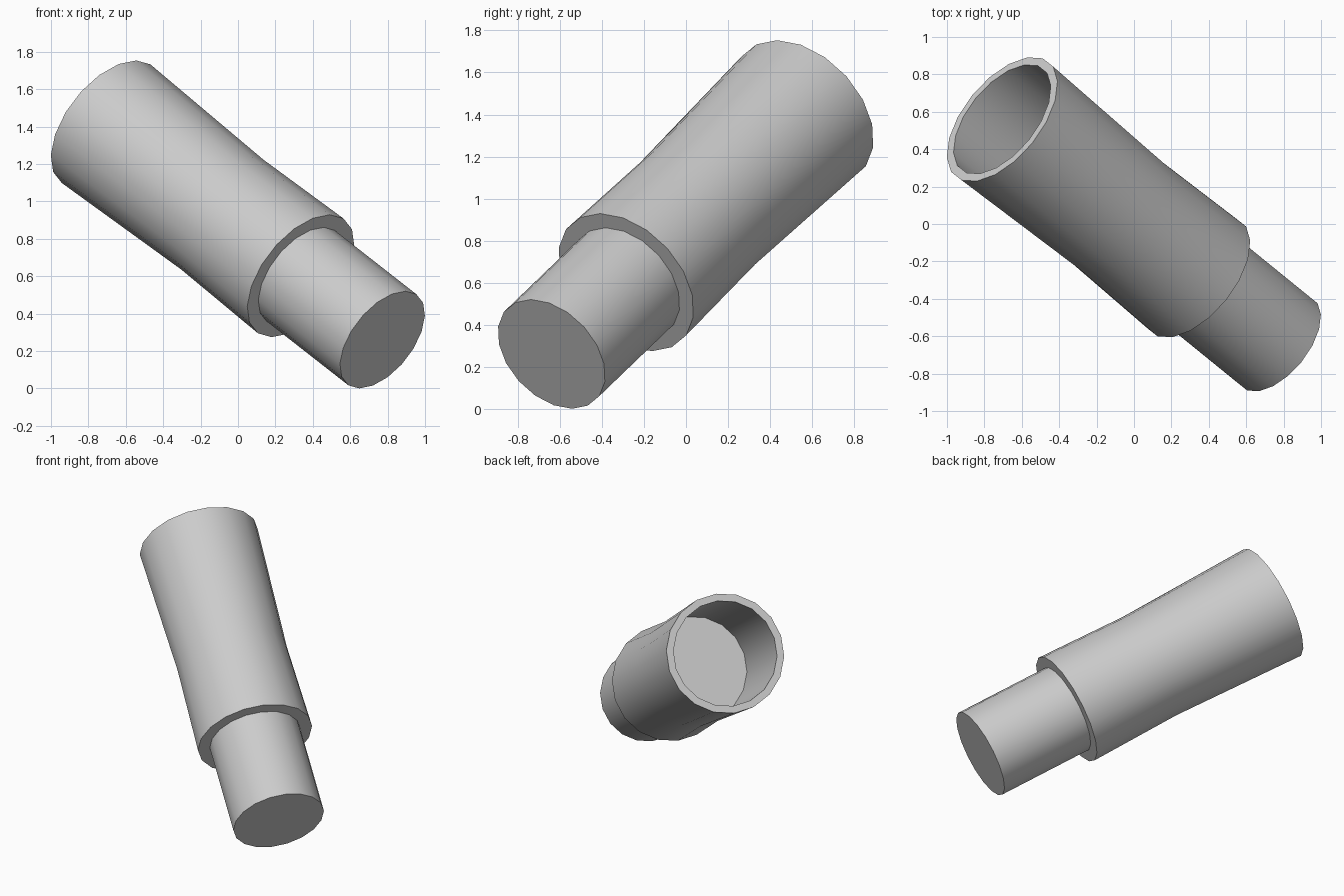
import bpy, bmesh, math
from mathutils import Vector

cube = bpy.data.objects.get("Cube")
if cube:
    bpy.data.objects.remove(cube, do_unlink=True)

SIDES = 18
PHASE = math.radians(13)

# Tilted axis shared by both parts
bottom = Vector((0.772, -0.64, 0.26))
top = Vector((-0.705, 0.56, 1.415))
axis = (top - bottom).normalized()
length = (top - bottom).length
side_a = Vector((0, -axis.z, axis.y)).normalized()
side_b = axis.cross(side_a)

grey = bpy.data.materials.new("plain_grey")
grey.use_nodes = True
colour = (0.6, 0.6, 0.6, 1)
grey.diffuse_color = colour
grey.node_tree.nodes["Principled BSDF"].inputs["Base Color"].default_value = colour


def lathe(name, profile, cap_start=False, cap_end=False):
    """Sweep (distance, radius) points around the tilted axis."""
    bm = bmesh.new()
    rings = []
    for dist, radius in profile:
        ring = []
        for i in range(SIDES):
            a = PHASE + math.tau * i / SIDES
            spoke = side_a * math.cos(a) + side_b * math.sin(a)
            ring.append(bm.verts.new(bottom + axis * dist + spoke * radius))
        rings.append(ring)
    for low, high in zip(rings, rings[1:]):
        for i in range(SIDES):
            j = (i + 1) % SIDES
            bm.faces.new((low[i], low[j], high[j], high[i]))
    if cap_start:
        bm.faces.new(rings[0][::-1])
    if cap_end:
        bm.faces.new(rings[-1])
    mesh = bpy.data.meshes.new(name)
    bm.to_mesh(mesh)
    bm.free()
    mesh.materials.append(grey)
    obj = bpy.data.objects.new(name, mesh)
    bpy.context.collection.objects.link(obj)
    bpy.ops.object.select_all(action="DESELECT")
    obj.select_set(True)
    bpy.context.view_layer.objects.active = obj
    bpy.ops.object.shade_smooth_by_angle(angle=math.radians(35))
    return obj


# Narrow closed plug at the low end
collar = 0.658
lathe("lower_plug", [(0, 0.304), (collar, 0.304)], cap_start=True)

# Waisted sleeve with collar step, rim and blind bore
lathe("waisted_sleeve", [
    (collar, 0.304),
    (collar, 0.383),
    (1.29, 0.367),
    (length, 0.396),
    (length, 0.348),
    (length - 0.84, 0.348),
], cap_end=True)
